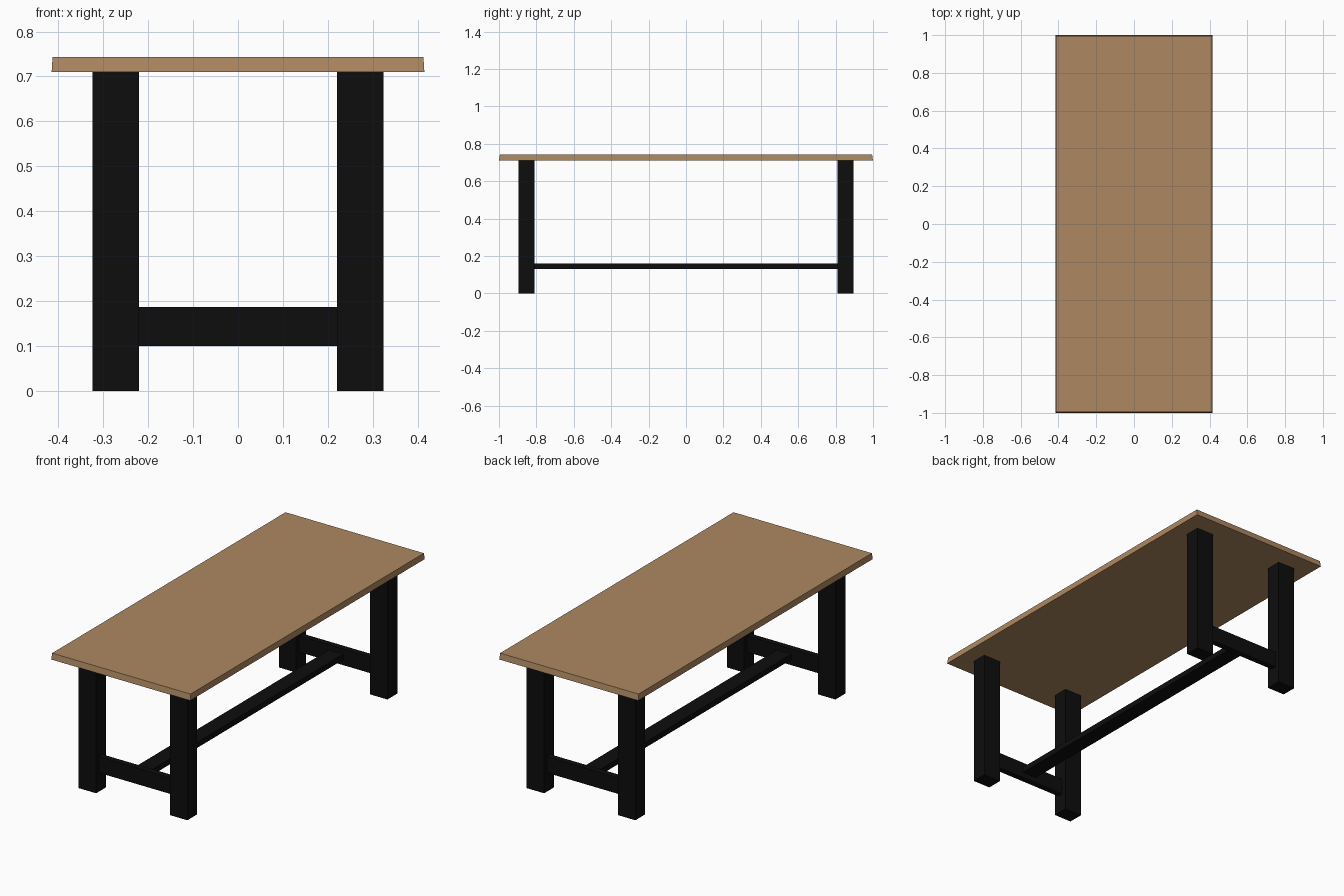
import bpy, bmesh

if "Cube" in bpy.data.objects:
    bpy.data.objects.remove(bpy.data.objects["Cube"])

def material(name, rgb):
    m = bpy.data.materials.new(name)
    m.diffuse_color = (*rgb, 1.0)
    m.use_nodes = True
    m.node_tree.nodes["Principled BSDF"].inputs["Base Color"].default_value = m.diffuse_color
    return m

wood = material("warm wood", (0.42, 0.245, 0.117))
black = material("black paint", (0.004, 0.004, 0.004))

def box(name, lo, hi, mat, taper=(0, 0)):
    """Box between two corners; taper pulls the top rim inwards."""
    bm = bmesh.new()
    bmesh.ops.create_cube(bm, size=1)
    for v in bm.verts:
        top = v.co.z > 0
        for i in range(3):
            s = v.co[i]
            v.co[i] = (lo[i] + hi[i]) / 2 + s * (hi[i] - lo[i])
            if top and i < 2:
                v.co[i] -= 2 * s * taper[i]
    mesh = bpy.data.meshes.new(name)
    bm.to_mesh(mesh)
    bm.free()
    mesh.materials.append(mat)
    ob = bpy.data.objects.new(name, mesh)
    bpy.context.collection.objects.link(ob)
    return ob

# Table top, with slightly raked edges
box("table_top", (-0.415, -1, 0.71), (0.415, 1, 0.743), wood, (0.002, 0.005))

for sy, end in ((-1, "front"), (1, "back")):
    # Square legs
    for sx, side in ((-1, "left"), (1, "right")):
        x, y = sx * 0.2725, sy * 0.853
        box(f"{end}_{side}_leg", (x - 0.052, y - 0.042, 0),
            (x + 0.052, y + 0.042, 0.71), black)
    # Upright plank joining each pair of legs
    y = sy * 0.853
    box(f"{end}_cross_rail", (-0.222, y - 0.016, 0.10), (0.222, y + 0.016, 0.187), black)

# Flat plank running between the cross rails
box("long_stretcher", (-0.043, -0.837, 0.13), (0.043, 0.837, 0.16), black)
